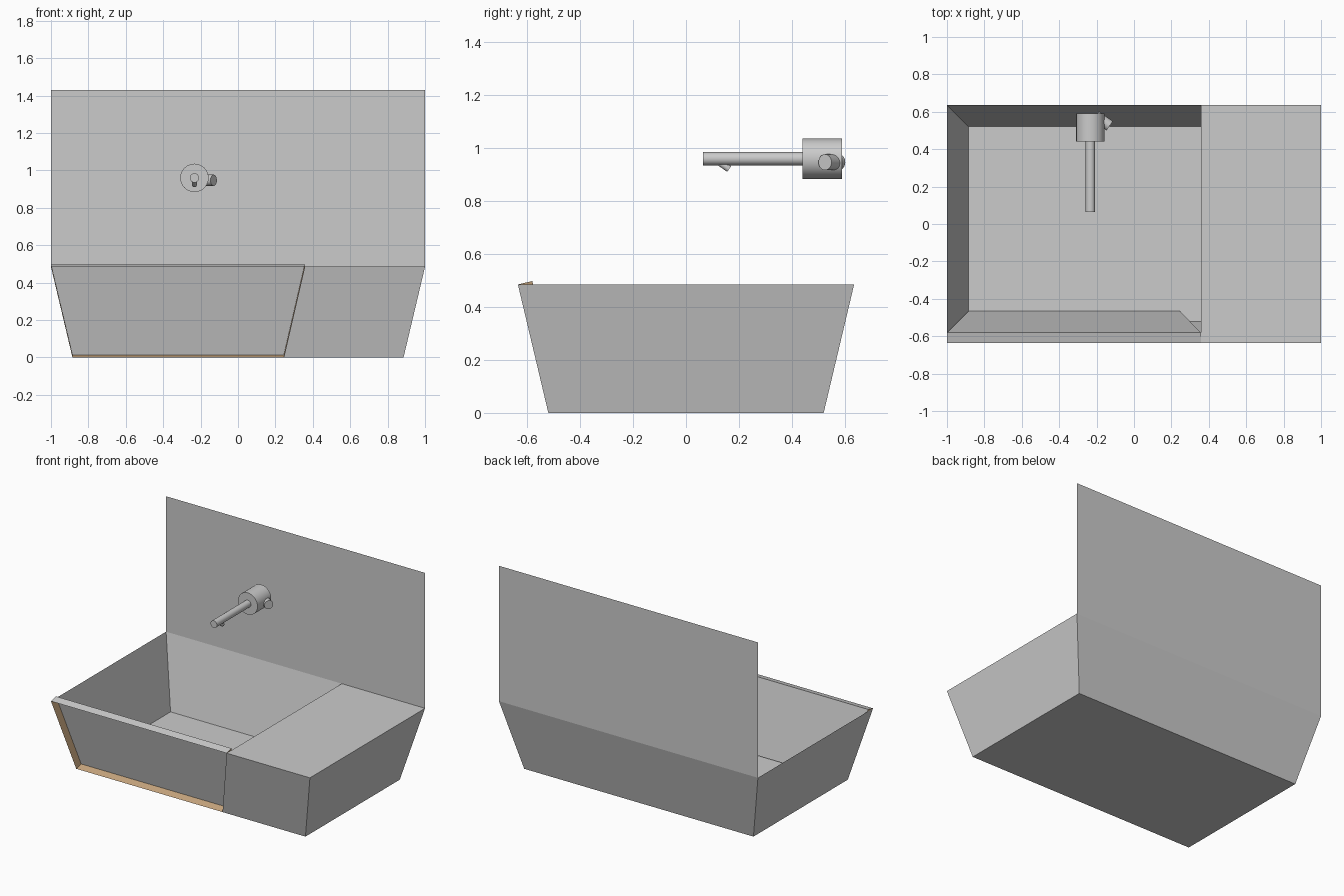
import bpy, math
from mathutils import Vector

if "Cube" in bpy.data.objects:
    bpy.data.objects.remove(bpy.data.objects["Cube"])

H = 0.485                       # rim height
TX, TY = 1.0, 0.635             # half size at the rim
BX, BY = 0.885, 0.52            # half size at the floor
SPLIT_T, SPLIT_B = 0.357, 0.245  # right edge of recessed panel, top / bottom
DEPTH = 0.056                   # recess depth

brown = bpy.data.materials.new("brown_edge")
brown.diffuse_color = (0.6, 0.4, 0.22, 1)
brown.use_nodes = True
brown.node_tree.nodes["Principled BSDF"].inputs["Base Color"].default_value = brown.diffuse_color


def sheet(name, polys, mat=None):
    """Open surface made of a few polygons."""
    verts, faces = [], []
    for p in polys:
        faces.append(range(len(verts), len(verts) + len(p)))
        verts += [tuple(v) for v in p]
    me = bpy.data.meshes.new(name)
    me.from_pydata(verts, [], [list(f) for f in faces])
    ob = bpy.data.objects.new(name, me)
    bpy.context.collection.objects.link(ob)
    if mat:
        me.materials.append(mat)
    return ob


def rod(name, a, b, r, sides=24):
    """Capped cylinder between two points."""
    a, b = Vector(a), Vector(b)
    bpy.ops.mesh.primitive_cylinder_add(vertices=sides, radius=r, depth=(b - a).length,
                                        location=(a + b) / 2)
    ob = bpy.context.object
    ob.name = name
    ob.rotation_euler = (b - a).to_track_quat('Z', 'Y').to_euler()
    bpy.ops.object.shade_smooth_by_angle(angle=math.radians(35))
    return ob


# Tapered basin: floor, side walls, back wall
sheet("basin_floor", [[(-BX, BY, 0), (BX, BY, 0), (BX, -BY, 0), (-BX, -BY, 0)]])
sheet("left_wall", [[(-BX, BY, 0), (-BX, -BY, 0), (-TX, -TY, H), (-TX, TY, H)]])
sheet("right_wall", [[(BX, -BY, 0), (BX, BY, 0), (TX, TY, H), (TX, -TY, H)]])
sheet("back_wall", [[(BX, BY, 0), (-BX, BY, 0), (-TX, TY, H), (TX, TY, H)]])

# Solid right part of the front and the counter on top of it
sheet("front_wall_right", [[(SPLIT_B, -BY, 0), (BX, -BY, 0), (TX, -TY, H), (SPLIT_T, -TY, H)]])
sheet("counter", [[(SPLIT_T, -TY, H), (TX, -TY, H), (TX, TY, H), (SPLIT_T, TY, H)]])

# Recessed front panel with its rim, pushed in along the wall normal
outer = [Vector(p) for p in ((-BX, -BY, 0), (SPLIT_B, -BY, 0), (SPLIT_T, -TY, H), (-TX, -TY, H))]
push = Vector((0, H, TY - BY)).normalized() * DEPTH
inner = [p + push for p in outer]
rim = [[outer[i], outer[(i + 1) % 4], inner[(i + 1) % 4], inner[i]] for i in range(4)]
sheet("front_panel", [inner])
sheet("front_panel_top", [rim[2]])
sheet("front_panel_edges", [rim[0], rim[1], rim[3]], brown)

# Backsplash
sheet("backsplash", [[(-TX, TY, H), (TX, TY, H), (TX, TY, 1.43), (-TX, TY, 1.43)]])

# Wall tap
X, Z = -0.233, 0.96
rod("tap_body", (X, 0.59, Z), (X, 0.44, Z), 0.076)
rod("tap_spout", (X, 0.44, Z), (X, 0.065, Z), 0.025)
rod("tap_nozzle", (X, 0.125, 0.948), (X, 0.163, 0.921), 0.013)
rod("tap_handle", (-0.205, 0.577, 0.947), (-0.13, 0.525, 0.947), 0.03)
